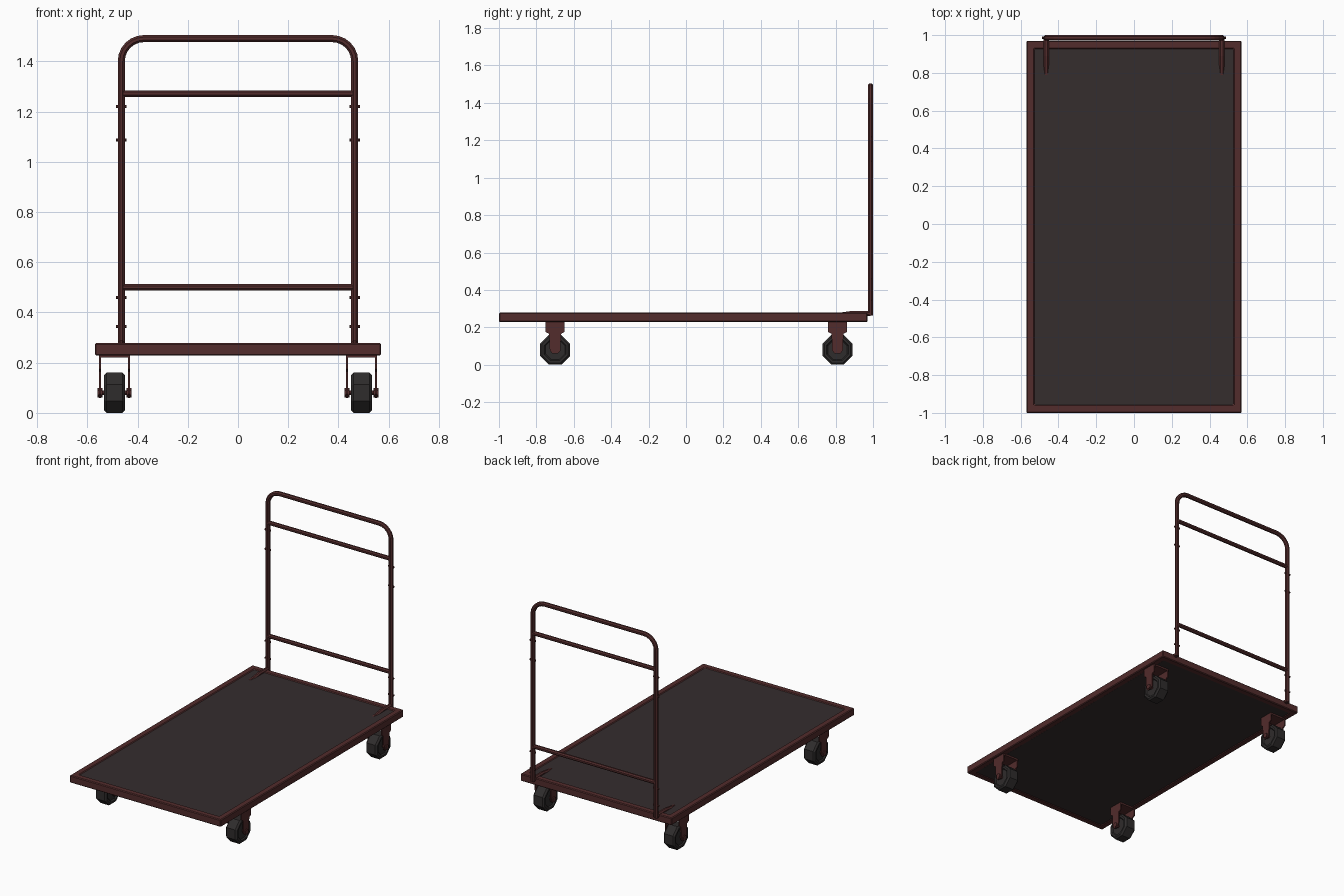
import bpy, bmesh
from math import pi, sin, cos
from mathutils import Vector, Matrix

old = bpy.data.objects.get("Cube")
if old:
    bpy.data.objects.remove(old, do_unlink=True)


def material(name, rgb):
    m = bpy.data.materials.new(name)
    m.use_nodes = True
    m.diffuse_color = (*rgb, 1)
    bsdf = m.node_tree.nodes["Principled BSDF"]
    bsdf.inputs["Base Color"].default_value = (*rgb, 1)
    bsdf.inputs["Roughness"].default_value = 0.6
    return m


RED = material("dark red paint", (0.085, 0.025, 0.025))
GREY = material("deck grey", (0.035, 0.026, 0.027))
RUBBER = material("black rubber", (0.028, 0.025, 0.025))


def finish(bm, name, mat, bevel=0):
    bmesh.ops.recalc_face_normals(bm, faces=bm.faces)
    mesh = bpy.data.meshes.new(name)
    bm.to_mesh(mesh)
    bm.free()
    mesh.materials.append(mat)
    ob = bpy.data.objects.new(name, mesh)
    bpy.context.collection.objects.link(ob)
    if bevel:
        mod = ob.modifiers.new("Bevel", "BEVEL")
        mod.width, mod.segments = bevel, 1
    return ob


def box(name, lo, hi, mat):
    lo, hi = Vector(lo), Vector(hi)
    bm = bmesh.new()
    bmesh.ops.create_cube(bm, size=1, matrix=Matrix.Translation((lo + hi) / 2)
                          @ Matrix.Diagonal((*(hi - lo), 1)))
    return finish(bm, name, mat)


def skin(name, rings, mat):
    """Join closed rings of equal length and cap both ends."""
    bm = bmesh.new()
    rows = [[bm.verts.new(p) for p in ring] for ring in rings]
    n = len(rows[0])
    for a, b in zip(rows, rows[1:]):
        for i in range(n):
            j = (i + 1) % n
            bm.faces.new((a[i], a[j], b[j], b[i]))
    bm.faces.new(rows[0])
    bm.faces.new(rows[-1])
    return finish(bm, name, mat)


def tube(name, path, side, r, mat, sides=8):
    """Sweep a flat-sided pipe along a path lying in the plane normal to side."""
    path, side, rings = [Vector(p) for p in path], Vector(side), []
    r /= cos(pi / sides)
    for i, p in enumerate(path):
        t_in = (p - path[max(i - 1, 0)]).normalized()
        t_out = (path[min(i + 1, len(path) - 1)] - p).normalized()
        across = (t_in + t_out).normalized().cross(side)
        angles = [(k + 0.5) * 2 * pi / sides for k in range(sides)]
        rings.append([p + r * (cos(a) * side + sin(a) * across) for a in angles])
    return skin(name, rings, mat)


def lathe_x(name, centre, profile, mat, sides=8):
    """Turn (x offset, apothem) pairs about an axle along x."""
    c, k = Vector(centre), 1 / cos(pi / sides)
    angles = [(i + 0.5) * 2 * pi / sides for i in range(sides)]
    return skin(name, [[c + Vector((x, r * k * cos(a), r * k * sin(a))) for a in angles]
                       for x, r in profile], mat)


# Deck: rectangular rim around a slightly sunken panel
W, FRONT, BACK, BOTTOM, TOP, RIM = 0.57, -1.0, 0.97, 0.228, 0.278, 0.043
bm = bmesh.new()
loops = []
for inset, z in ((0, BOTTOM), (0, TOP), (RIM, TOP), (RIM, BOTTOM)):
    x, y0, y1 = W - inset, FRONT + inset, BACK - inset
    loops.append([bm.verts.new(p) for p in
                  ((-x, y0, z), (x, y0, z), (x, y1, z), (-x, y1, z))])
for a, b in zip(loops, loops[1:] + loops[:1]):
    for i in range(4):
        j = (i + 1) % 4
        bm.faces.new((a[i], a[j], b[j], b[i]))
finish(bm, "deck_rim", RED, bevel=0.005)
box("deck_panel", (-W + RIM, FRONT + RIM, BOTTOM + 0.004),
    (W - RIM, BACK - RIM, TOP - 0.005), GREY)

# Push handle: one bent pipe with two crossbars
PX, PY, PR, HIGH, BEND = 0.465, 0.986, 0.014, 1.491, 0.09
arc = [(PX - BEND + BEND * cos(a), PY, HIGH - BEND + BEND * sin(a))
       for a in [i * pi / 12 for i in range(7)]]
half = [(PX, PY, 0.262)] + arc
tube("handle", half + [(-x, y, z) for x, y, z in reversed(half)], (0, 1, 0), PR, RED)
for name, z in (("upper_crossbar", 1.272), ("lower_crossbar", 0.5)):
    tube(name, [(-PX, PY, z), (PX, PY, z)], (0, 1, 0), PR - 0.001, RED)

for s, label in ((1, "left"), (-1, "right")):
    # Foot holding the post to the deck, with bolts through the post
    tube(label + "_handle_foot",
         [(s * PX, PY, 0.274), (s * PX, 0.89, 0.274), (s * PX, 0.79, 0.26)],
         (1, 0, 0), PR, RED)
    for z in (0.345, 0.46, 1.087, 1.22):
        lathe_x(label + "_post_bolt", (s * PX, PY, z),
                [(-0.021, 0.006), (0.021, 0.006)], RED)

    for y, end in ((-0.7, "front"), (0.81, "rear")):
        tag = f"{end}_{label}_"
        cx, axle = s * 0.492, 0.08
        # Wheel with chamfered tread and sunken hub faces
        lathe_x(tag + "wheel", (cx, y, axle),
                [(-0.034, 0.035), (-0.034, 0.052), (-0.042, 0.058), (-0.042, 0.07),
                 (-0.032, 0.08), (0.032, 0.08), (0.042, 0.07), (0.042, 0.058),
                 (0.034, 0.052), (0.034, 0.035)], RUBBER)
        # Fork: top plate and two tapering cheeks
        box(tag + "caster_plate", (cx - 0.06, y - 0.05, 0.22),
            (cx + 0.06, y + 0.05, 0.232), RED)
        right_edge = [(0.05, 0.23), (0.05, 0.175), (0.032, 0.165),
                      (0.028, 0.075), (0.014, 0.06)]
        outline = right_edge + [(-u, z) for u, z in reversed(right_edge)]
        for side in (-1, 1):
            x = cx + side * 0.057
            skin(tag + "fork_cheek",
                 [[(x + d, y + u, z) for u, z in outline] for d in (-0.004, 0.004)], RED)
            lathe_x(tag + "axle_nut", (x, y, axle),
                    [(-0.01, 0.016), (0.01, 0.016)], RED, sides=6)
        lathe_x(tag + "axle", (cx, y, axle), [(-0.066, 0.009), (0.066, 0.009)], RED)
